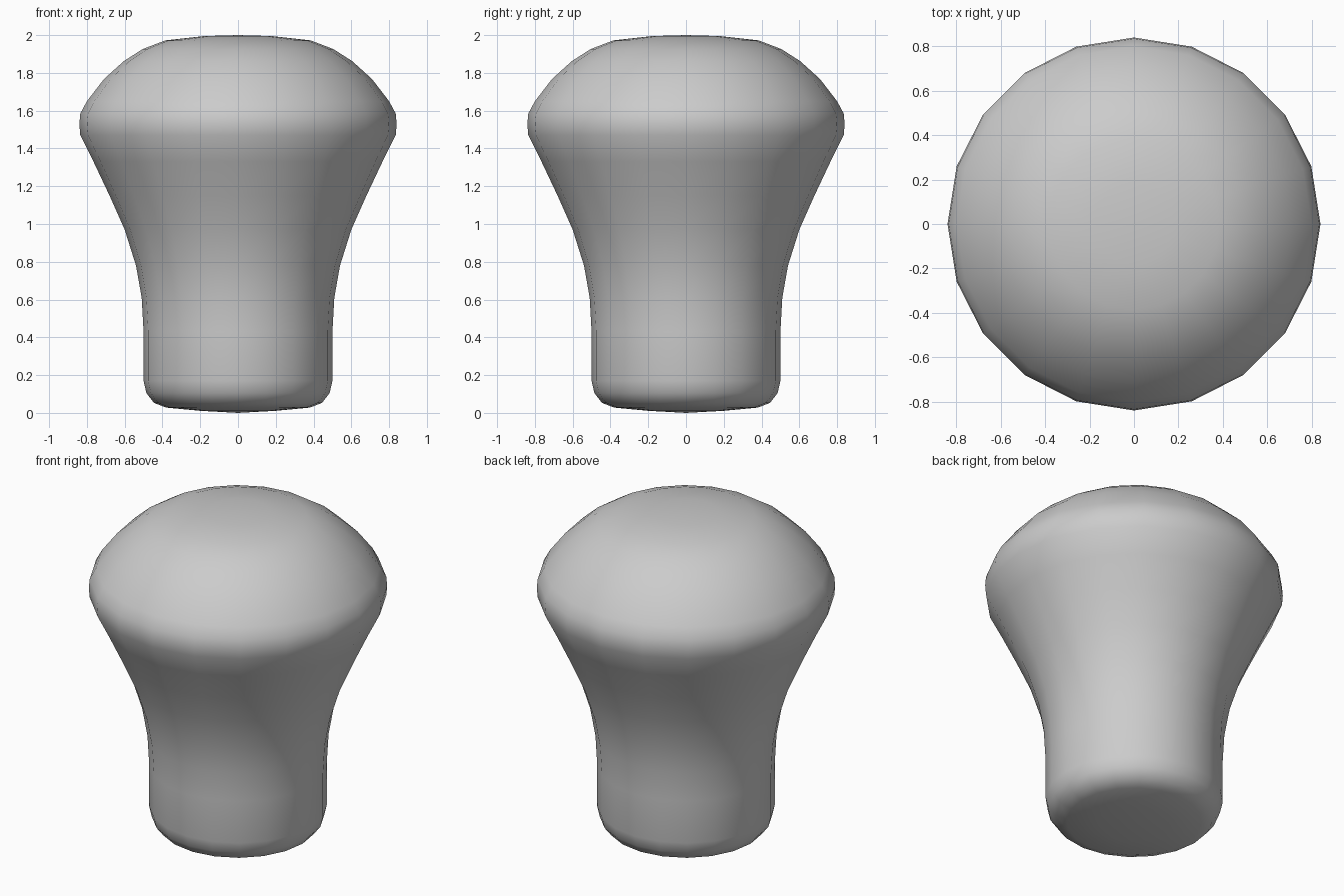
import bpy, bmesh
from math import sin, cos, pi

if "Cube" in bpy.data.objects:
    bpy.data.objects.remove(bpy.data.objects["Cube"])

SIDES = 20
# Radius / height profile, bottom to top, between the two poles
PROFILE = [(0.2, 0.011), (0.38, 0.028), (0.445, 0.053), (0.485, 0.105), (0.5, 0.17),
           (0.5, 0.43), (0.51, 0.61), (0.54, 0.78), (0.6, 0.97), (0.68, 1.15),
           (0.765, 1.33), (0.835, 1.47), (0.84, 1.53), (0.835, 1.585), (0.80, 1.65),
           (0.71, 1.767), (0.605, 1.862), (0.505, 1.926), (0.385, 1.972), (0.18, 1.995)]

# Turned knob: flared stem with a domed cap
bm = bmesh.new()
rings = [[bm.verts.new((r * cos(2 * pi * i / SIDES), r * sin(2 * pi * i / SIDES), z))
          for i in range(SIDES)] for r, z in PROFILE]
bottom = bm.verts.new((0, 0, 0))
top = bm.verts.new((0, 0, 2))
for i in range(SIDES):
    j = (i + 1) % SIDES
    for a, b in zip(rings, rings[1:]):
        bm.faces.new((a[i], a[j], b[j], b[i]))
    bm.faces.new((bottom, rings[0][j], rings[0][i]))
    bm.faces.new((top, rings[-1][i], rings[-1][j]))
for f in bm.faces:
    f.smooth = True

mesh = bpy.data.meshes.new("knob")
bm.to_mesh(mesh)
bm.free()
knob = bpy.data.objects.new("knob", mesh)
bpy.context.collection.objects.link(knob)
